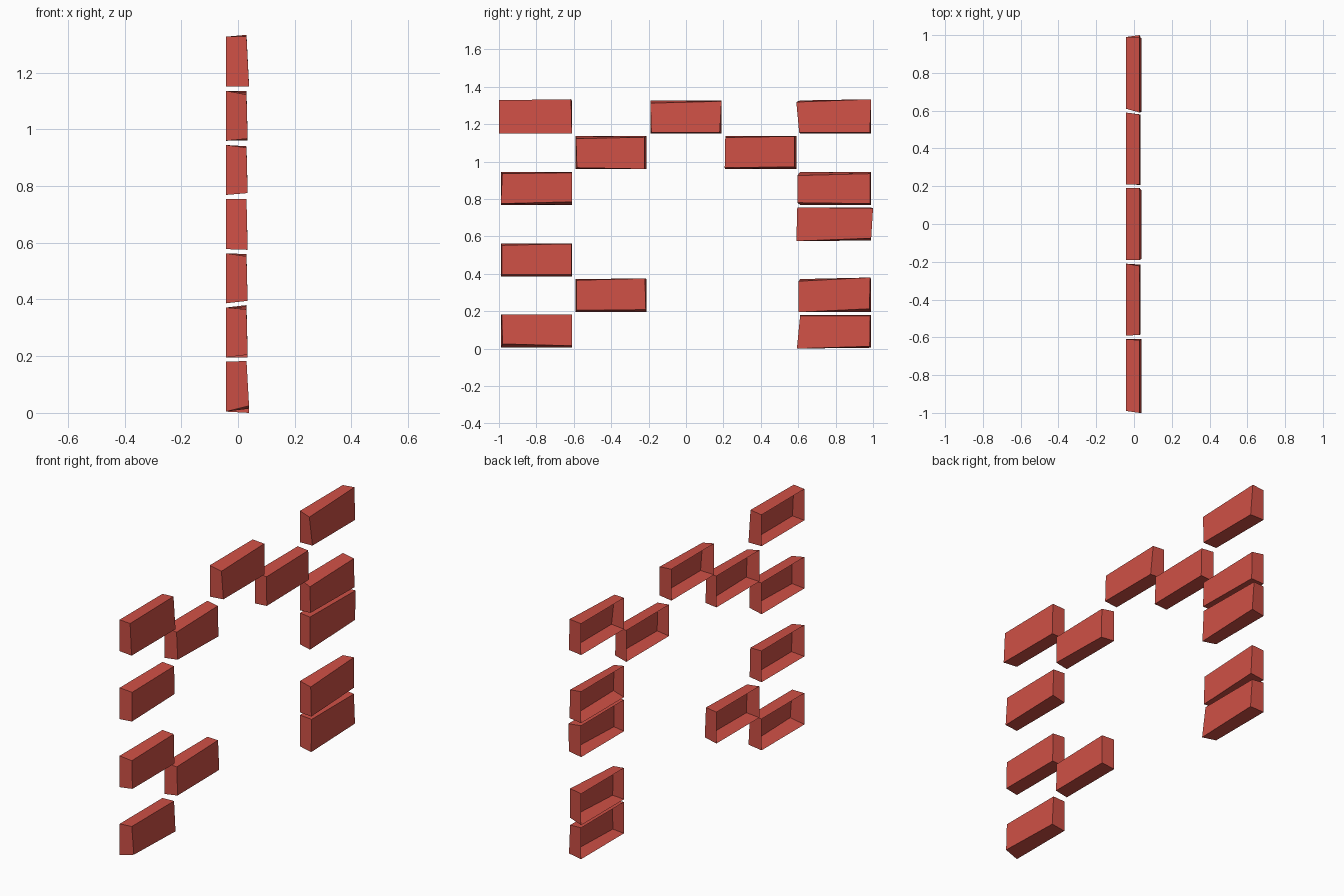
import bpy

# Uneven wall bricks: hollow shells, open towards -x
mat = bpy.data.materials.new("brick_red")
mat.diffuse_color = (0.62, 0.08, 0.06, 1)

# Front face corners per brick (y, z): bottom left, bottom right, top right, top left
# keyed by (column, row) of the brick pattern
FRONTS = {
    (-2, 6): ((-1.0, 1.15), (-.61, 1.15), (-.615, 1.333), (-1.0, 1.328)),
    (-1, 5): ((-.583, .967), (-.222, .96), (-.222, 1.13), (-.588, 1.122)),
    (0, 6): ((-.185, 1.155), (.18, 1.155), (.19, 1.322), (-.19, 1.312)),
    (1, 5): ((.207, .967), (.58, .972), (.58, 1.135), (.21, 1.128)),
    (2, 6): ((.605, 1.155), (.983, 1.155), (.99, 1.333), (.59, 1.318)),
    (-2, 4): ((-.99, .775), (-.61, .785), (-.61, .94), (-.982, .935)),
    (2, 4): ((.595, .78), (.985, .775), (.985, .935), (.595, .925)),
    (2, 3): ((.59, .575), (.99, .59), (1.0, .75), (.595, .755)),
    (-2, 2): ((-.985, .395), (-.613, .395), (-.613, .56), (-.985, .552)),
    (-1, 1): ((-.585, .205), (-.215, .208), (-.22, .375), (-.585, .365)),
    (2, 1): ((.602, .195), (.98, .213), (.985, .38), (.602, .36)),
    (-2, 0): ((-.98, .025), (-.61, .015), (-.61, .183), (-.985, .183)),
    (2, 0): ((.593, 0), (.982, .012), (.985, .175), (.61, .175)),
}


def brick(col, row, front):
    cy, cz = col * .4, .0925 + row * .191
    lean = .005 if row in (0, 6) else 0
    xs = (.034 + lean, .034 + lean, .03, .03)
    back = [(-.042, cy + sy * .19, cz + sz * .088)
            for sy, sz in ((-1, -1), (1, -1), (1, 1), (-1, 1))]
    verts = [(x, y, z) for x, (y, z) in zip(xs, front)] + back
    # outer face plus four sides
    faces = [(0, 1, 2, 3)]
    faces += [(i, i + 4, (i + 1) % 4 + 4, (i + 1) % 4) for i in range(4)]
    me = bpy.data.meshes.new("brick")
    me.from_pydata(verts, [], faces)
    me.materials.append(mat)
    bpy.context.collection.objects.link(bpy.data.objects.new("brick", me))


for (col, row), front in FRONTS.items():
    brick(col, row, front)
